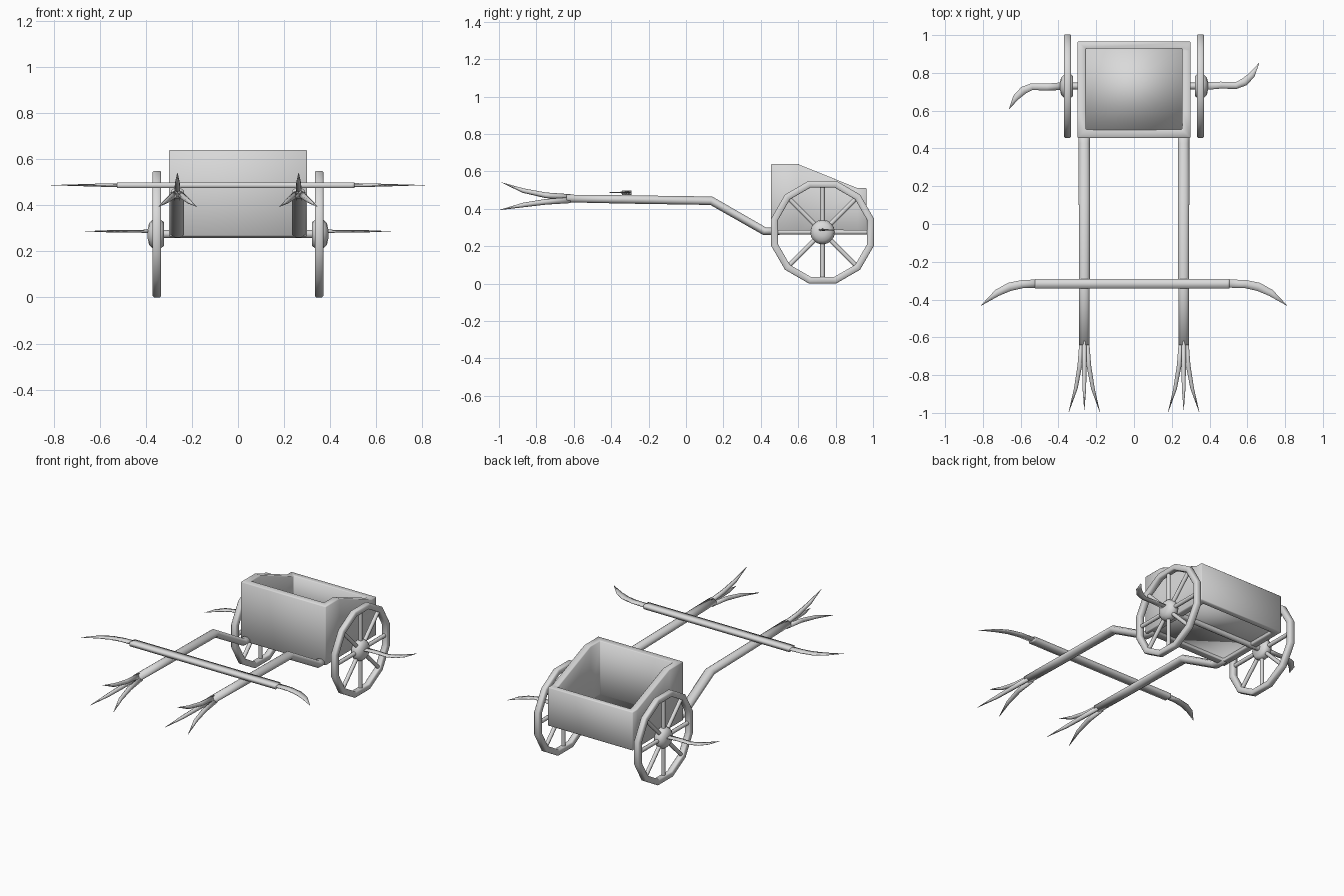
import bpy, bmesh, math
from mathutils import Vector, Matrix

if "Cube" in bpy.data.objects:
    bpy.data.objects.remove(bpy.data.objects["Cube"])

grey = bpy.data.materials.new("plain_grey")
grey.diffuse_color = (0.7, 0.7, 0.7, 1)
grey.use_nodes = True
grey.node_tree.nodes["Principled BSDF"].inputs["Base Color"].default_value = grey.diffuse_color


def finish(name, bm, angle=180):
    bmesh.ops.recalc_face_normals(bm, faces=bm.faces)
    me = bpy.data.meshes.new(name)
    bm.to_mesh(me)
    bm.free()
    ob = bpy.data.objects.new(name, me)
    bpy.context.collection.objects.link(ob)
    me.materials.append(grey)
    bpy.ops.object.select_all(action='DESELECT')
    ob.select_set(True)
    bpy.context.view_layer.objects.active = ob
    bpy.ops.object.shade_smooth_by_angle(angle=math.radians(angle))
    return ob


def sweep(name, path, sizes, sides=8, angle=180):
    """Tube along a path; sizes are (half width, half height) per point."""
    bm = bmesh.new()
    pts = [Vector(p) for p in path]
    rings = []
    for i, p in enumerate(pts):
        t = (pts[min(i + 1, len(pts) - 1)] - pts[max(i - 1, 0)]).normalized()
        side = t.cross(Vector((0, 0, 1))).normalized()
        up = side.cross(t)
        w, h = sizes[i]
        ring = []
        for k in range(sides):
            a = 2 * math.pi * (k + 0.5) / sides
            ring.append(bm.verts.new(p + side * w * math.cos(a) + up * h * math.sin(a)))
        rings.append(ring)
    for r, q in zip(rings, rings[1:]):
        for k in range(sides):
            n = (k + 1) % sides
            bm.faces.new((r[k], r[n], q[n], q[k]))
    bm.faces.new(rings[0])
    bm.faces.new(rings[-1])
    return finish(name, bm, angle)


def lathe_x(name, profile, cx, cy, cz, sides=12, turn=0.0, closed=False, angle=60):
    """Revolve (x, radius) points about an axis parallel to x."""
    bm = bmesh.new()
    rings = [[bm.verts.new((cx + x,
                            cy + r * math.cos(turn + 2 * math.pi * k / sides),
                            cz + r * math.sin(turn + 2 * math.pi * k / sides)))
              for k in range(sides)] for x, r in profile]
    pairs = list(zip(rings, rings[1:]))
    if closed:
        pairs.append((rings[-1], rings[0]))
    for r, q in pairs:
        for k in range(sides):
            n = (k + 1) % sides
            bm.faces.new((r[k], r[n], q[n], q[k]))
    if not closed:
        bm.faces.new(rings[0])
        bm.faces.new(rings[-1])
    return finish(name, bm, angle)


# Open car body: a wall section carried around the rim, tall in front and low at the back
Z0 = 0.265
stations = [(0.455, 0.50, 0.64), (0.595, 0.595, 0.64), (0.918, 0.916, 0.51), (0.965, 0.928, 0.51)]
loop = [(1, st) for st in stations] + [(-1, st) for st in reversed(stations)]
bm = bmesh.new()
cols = []
for s, (yo, yi, top) in loop:
    xo, xi = s * 0.30, s * 0.255
    cols.append([bm.verts.new(p) for p in
                 ((xo, yo, Z0), (xo, yo, top), (xi, yi, top), (xi, yi, Z0))])
for i, a in enumerate(cols):
    b = cols[(i + 1) % len(cols)]
    for k in range(4):
        n = (k + 1) % 4
        bm.faces.new((a[k], a[n], b[n], b[k]))
bmesh.ops.recalc_face_normals(bm, faces=bm.faces)
sharp = [e for e in bm.edges if e.calc_face_angle(0) > 1.0]
bmesh.ops.bevel(bm, geom=sharp, offset=0.004, segments=1, affect='EDGES', profile=0.5)
finish("car_body", bm)

# Floor board, set up between the walls
bm = bmesh.new()
bmesh.ops.create_cube(bm, size=1, matrix=Matrix.Translation((0, 0.714, 0.2915))
                      @ Matrix.Diagonal((0.512, 0.43, 0.017, 1)))
finish("floor", bm)

# Axle
WY, WZ, WX = 0.73, 0.275, 0.352
lathe_x("axle", [(-0.35, 0.018), (0.35, 0.018)], 0, WY, WZ, 8)

for s, label in ((-1, "left"), (1, "right")):
    # Wheel rim, hub and spokes
    a, b, c, d = 0.0185, 0.013, 0.0185, 0.013
    section = [(a, d), (b, c), (-b, c), (-a, d), (-a, -d), (-b, -c), (b, -c), (a, -d)]
    lathe_x(label + "_wheel_rim", [(x, 0.2655 + r) for x, r in section],
            s * WX, WY, WZ, 12, math.pi / 12, True)
    hub = [(-0.030, 0.052), (-0.015, 0.064), (0.0, 0.066), (0.018, 0.062), (0.034, 0.046),
           (0.040, 0.02)]
    lathe_x(label + "_hub", [(s * x, r) for x, r in hub], s * WX, WY, WZ, 16)
    bm = bmesh.new()
    for k in range(8):
        turn = Matrix.Translation((s * WX, WY, WZ)) @ Matrix.Rotation(k * math.pi / 4, 4, 'X')
        bmesh.ops.create_cone(bm, cap_ends=True, segments=8, radius1=0.0125, radius2=0.0125,
                              depth=0.21, matrix=turn @ Matrix.Translation((0, 0, 0.15)))
    finish(label + "_spokes", bm, 60)

    # Curved hub blade, turned the opposite way on each side
    path = [(0.37, 0), (0.46, 0.005), (0.54, 0.003), (0.585, 0.022), (0.625, 0.06), (0.662, 0.122)]
    sweep(label + "_hub_blade", [(s * x, WY + s * y, 0.287) for x, y in path],
          [(0.024, 0.007), (0.021, 0.006), (0.021, 0.005), (0.024, 0.004),
           (0.019, 0.002), (0.001, 0.0005)], 6)

    # Draught pole with a bend near the body
    px = s * 0.263
    sweep(label + "_pole", [(px, 0.50, 0.28), (px, 0.42, 0.28), (px, 0.135, 0.443),
                            (px, -0.34, 0.45), (px, -0.64, 0.455)],
          [(0.032, 0.021), (0.032, 0.023), (0.032, 0.025), (0.031, 0.024), (0.031, 0.022)], 8)

    # Three curved prongs on the pole tip
    sizes = [(0.014, 0.016), (0.014, 0.015), (0.011, 0.012), (0.001, 0.001)]
    sweep(label + "_upper_prong", [(px, -0.62, 0.462), (px, -0.75, 0.472),
                                   (px, -0.87, 0.497), (px, -0.985, 0.54)], sizes, 6)
    for d, where in ((-1, "left"), (1, "right")):
        sweep(label + "_pole_" + where + "_prong",
              [(px + d * 0.014, -0.62, 0.446), (px + d * 0.024, -0.75, 0.437),
               (px + d * 0.045, -0.87, 0.42), (px + d * 0.082, -0.995, 0.394)], sizes, 6)

    # Yoke end blades
    tip = [(0.49, -0.315), (0.59, -0.318), (0.66, -0.333), (0.725, -0.365), (0.81, -0.432)]
    sweep(label + "_yoke_blade", [(s * x, y, 0.487) for x, y in tip],
          [(0.025, 0.009), (0.025, 0.007), (0.026, 0.005), (0.021, 0.003), (0.001, 0.0005)], 6)

# Yoke bar across the poles
sweep("yoke_bar", [(x, -0.317, 0.486) for x in (-0.525, -0.515, 0.495, 0.505)],
      [(0.036, 0.0175)] * 4, 4)
